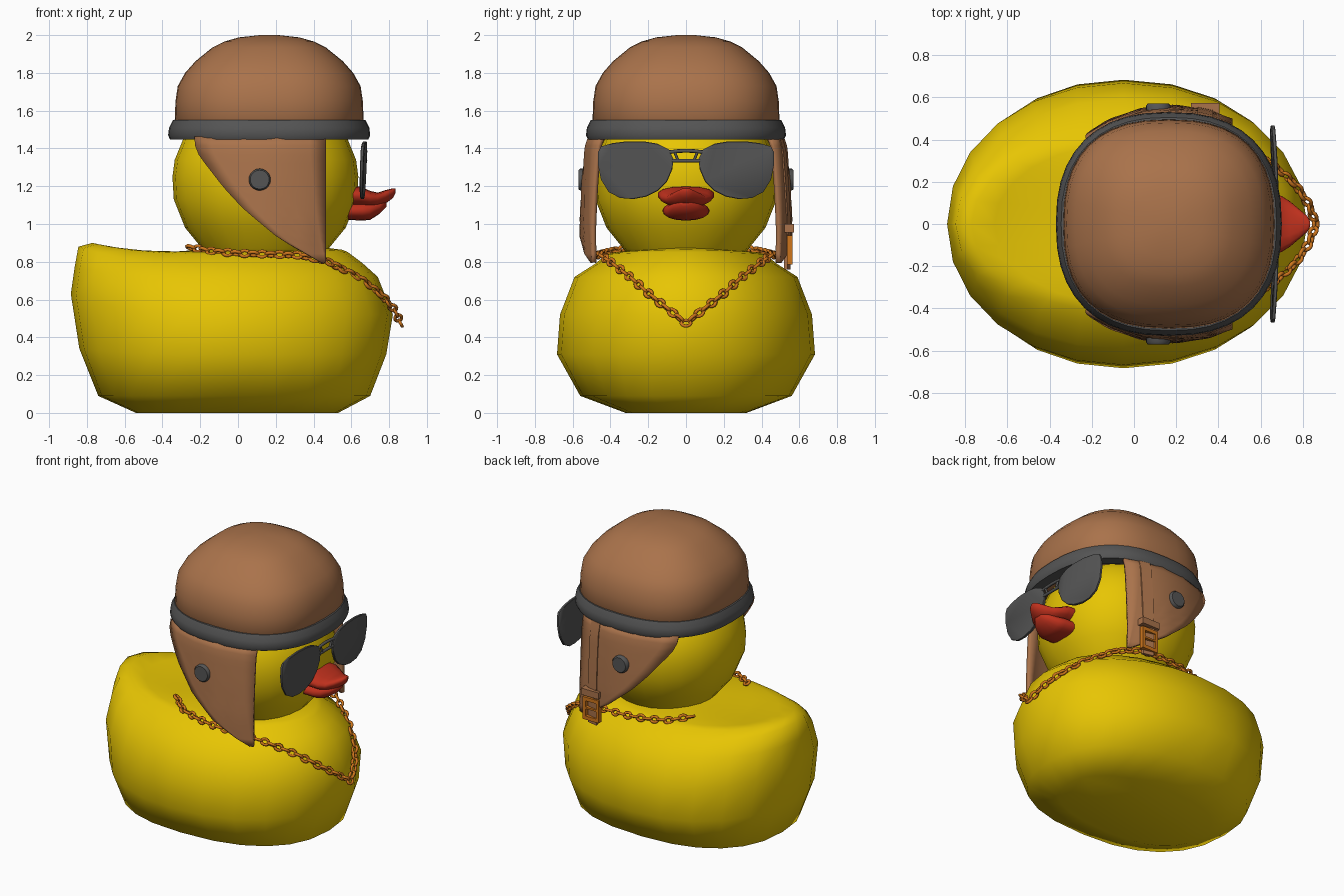
import bpy, bmesh, math
from mathutils import Vector, Matrix

if "Cube" in bpy.data.objects:
    bpy.data.objects.remove(bpy.data.objects["Cube"])

def material(name, rgb):
    m = bpy.data.materials.new(name)
    m.diffuse_color = (*rgb, 1)
    m.use_nodes = True
    m.node_tree.nodes["Principled BSDF"].inputs["Base Color"].default_value = m.diffuse_color
    return m

YELLOW = material("yellow", (0.80, 0.56, 0.001))
BROWN = material("leather brown", (0.40, 0.17, 0.07))
GREY = material("dark grey", (0.09, 0.09, 0.09))
RED = material("red", (0.52, 0.03, 0.012))
GOLD = material("orange gold", (0.62, 0.18, 0.012))

def finish(bm, name, mat, angle=60):
    bmesh.ops.recalc_face_normals(bm, faces=bm.faces)
    me = bpy.data.meshes.new(name)
    bm.to_mesh(me)
    bm.free()
    ob = bpy.data.objects.new(name, me)
    bpy.context.collection.objects.link(ob)
    me.materials.append(mat)
    bpy.ops.object.select_all(action='DESELECT')
    ob.select_set(True)
    bpy.context.view_layer.objects.active = ob
    bpy.ops.object.shade_smooth_by_angle(angle=math.radians(angle))
    return ob

def skin(bm, rings, wrap=False):
    """Join rings of points with quads; cap the ends, or wrap into a tube loop."""
    vs = [[bm.verts.new(p) for p in r] for r in rings]
    n = len(vs[0])
    for a, b in zip(vs, vs[1:] + (vs[:1] if wrap else [])):
        for i in range(n):
            j = (i + 1) % n
            bm.faces.new((a[i], a[j], b[j], b[i]))
    if not wrap:
        bm.faces.new(vs[0])
        bm.faces.new(vs[-1])

def loft(name, rings, mat, wrap=False, angle=60):
    bm = bmesh.new()
    skin(bm, rings, wrap)
    return finish(bm, name, mat, angle)

def angles(n):
    return [2 * math.pi * i / n for i in range(n)]

def unit(a, power):
    """Point on a superellipse; power 2 is a circle, higher is squarer."""
    c, s = math.cos(a), math.sin(a)
    return (math.copysign(abs(c) ** (2 / power), c), math.copysign(abs(s) ** (2 / power), s))

def interp(table, t):
    for (a, va), (b, vb) in zip(table, table[1:]):
        if min(a, b) <= t <= max(a, b):
            return va + (vb - va) * (t - a) / (b - a)
    return table[-1][1]

# body: egg-shaped rings (side z, tail z, back x, front x, half width, squareness)
body = [(0.0, 0.0, -0.54, 0.53, 0.32, 2.4), (0.09, 0.09, -0.74, 0.70, 0.56, 2.4),
        (0.31, 0.34, -0.84, 0.785, 0.683, 2.1), (0.52, 0.63, -0.885, 0.82, 0.667, 2.05),
        (0.72, 0.77, -0.865, 0.74, 0.59, 2.05), (0.79, 0.88, -0.845, 0.66, 0.48, 2),
        (0.84, 0.90, -0.77, 0.58, 0.42, 2), (0.85, 0.872, -0.66, 0.55, 0.38, 2),
        (0.855, 0.847, -0.45, 0.50, 0.33, 2), (0.87, 0.86, -0.2, 0.4, 0.2, 2)]
rings = []
for z, zt, xb, xf, w, pw in body:
    r = []
    for a in angles(24):
        c, s = unit(a, pw)
        x = -0.05 + (c * (xf + 0.05) if c > 0 else -c * (xb + 0.05))
        lift = max(0, -c) ** 3 * (zt - z) + max(0, c) ** 2 * max(0, z - 0.78) * 0.2
        r.append((x, w * s, z + lift))
    rings.append(r)
loft("body", rings, YELLOW, angle=80)

# lathe around the head axis
def lathe(name, cx, profile, mat, n, power=2.0, wrap=False, angle=60):
    rs = [[(cx + r * unit(a, power)[0], r * 0.99 * unit(a, power)[1], z) for a in angles(n)]
          for r, z in profile]
    return loft(name, rs, mat, wrap, angle)

lathe("head", 0.145, [(0.30, 0.82), (0.335, 0.87), (0.425, 0.98), (0.485, 1.13), (0.492, 1.25),
                      (0.48, 1.34), (0.435, 1.45), (0.35, 1.55), (0.2, 1.62)], YELLOW, 24, 2.1, angle=80)
lathe("helmet_dome", 0.165, [(0.47, 1.50), (0.50, 1.55), (0.496, 1.65), (0.484, 1.73), (0.445, 1.80),
                             (0.39, 1.862), (0.30, 1.935), (0.24, 1.965), (0.16, 1.988), (0.05, 2.0)],
      BROWN, 40, 2.5, angle=80)
lathe("helmet_band", 0.165, [(0.45, 1.45), (0.525, 1.447), (0.535, 1.47), (0.53, 1.51),
                             (0.51, 1.55), (0.48, 1.555)], GREY, 40, 2.4, wrap=True, angle=50)

# beak: rounded sections (x, half width, centre z, half height)
def beak(name, secs):
    rs = [[(x, w * unit(a, 2.2)[0] * (0.85 + 0.15 * math.sin(a) if name == "upper_beak" else 1),
            z + h * unit(a, 2.2)[1]) for a in angles(16)] for x, w, z, h in secs]
    loft(name, rs, RED, angle=80)

beak("upper_beak", [(0.58, 0.175, 1.145, 0.055), (0.65, 0.175, 1.143, 0.055), (0.70, 0.155, 1.13, 0.045),
                    (0.74, 0.125, 1.128, 0.038), (0.78, 0.085, 1.143, 0.036),
                    (0.82, 0.045, 1.163, 0.026), (0.834, 0.015, 1.175, 0.012)])
beak("lower_beak", [(0.58, 0.125, 1.07, 0.048), (0.66, 0.122, 1.07, 0.052), (0.70, 0.105, 1.072, 0.05),
                    (0.75, 0.075, 1.09, 0.036), (0.785, 0.03, 1.108, 0.018)])

# leather ear flaps: curved sheets with a slanting back edge
back_edge = [(1.46, -0.225), (1.42, -0.225), (1.36, -0.20), (1.2, -0.08), (1.07, 0.04),
             (0.92, 0.22), (0.83, 0.38), (0.795, 0.44)]
bulge = [(1.46, 0.505), (1.4, 0.525), (1.2, 0.54), (1.0, 0.55), (0.9, 0.55), (0.7, 0.548)]

def flap_y(x, z):
    return interp(bulge, z) - 0.7 * (x - 0.165) ** 2

for side, label in ((-1, "right"), (1, "left")):
    bm = bmesh.new()
    grid = []
    for k in range(15):
        z = 1.46 - 0.665 * k / 14
        xb = interp(back_edge, z)
        row = []
        for i in range(9):
            x = xb + (0.462 - xb) * i / 8
            y = flap_y(x, z) + 0.003 * math.sin(x * 40)
            row.append(bm.verts.new((x, side * y, z)))
        grid.append(row)
    for a, b in zip(grid, grid[1:]):
        for i in range(8):
            bm.faces.new((a[i], a[i + 1], b[i + 1], b[i]))
    ob = finish(bm, label + "_ear_flap", BROWN)
    mod = ob.modifiers.new("thickness", 'SOLIDIFY')
    mod.thickness = 0.025
    mod.offset = 0
    # round button on the flap
    rs = [[(0.115 + r * math.cos(a), side * y, 1.235 + r * math.sin(a)) for a in angles(20)]
          for r, y in ((0.058, 0.53), (0.058, 0.56), (0.05, 0.57))]
    loft(label + "_flap_button", rs, GREY, angle=50)

# chin strap, loop and buckle on the left side
def box(bm, lo, hi):
    c = (Vector(lo) + Vector(hi)) / 2
    s = Vector(hi) - Vector(lo)
    bmesh.ops.create_cube(bm, size=1, matrix=Matrix.Translation(c) @ Matrix.Diagonal((*s, 1)))

rs = []
for k in range(11):
    z = 1.45 - 0.69 * k / 10
    y0, y1 = flap_y(0.30, z), flap_y(0.375, z)
    rs.append([(0.30, y0, z), (0.30, y0 + 0.018, z), (0.375, y1 + 0.02, z), (0.375, y1, z)])
loft("strap", rs, BROWN, angle=30)
bm = bmesh.new()
box(bm, (0.27, 0.505, 0.955), (0.405, 0.572, 1.0))
finish(bm, "strap_loop", BROWN, 30)
bm = bmesh.new()
for lo, hi in (((0.275, 0.915), (0.40, 0.94)), ((0.275, 0.785), (0.40, 0.81)),
               ((0.275, 0.785), (0.297, 0.94)), ((0.378, 0.785), (0.40, 0.94)),
               ((0.275, 0.86), (0.40, 0.872))):
    box(bm, (lo[0], 0.535, lo[1]), (hi[0], 0.563, hi[1]))
finish(bm, "strap_buckle", GOLD, 30)

# sunglasses: two thin lenses and a double bridge
outline = [(0.466, 1.38), (0.45, 1.41), (0.39, 1.428), (0.31, 1.438), (0.22, 1.437), (0.15, 1.425),
           (0.09, 1.395), (0.067, 1.345), (0.072, 1.29), (0.10, 1.225), (0.15, 1.175), (0.21, 1.145),
           (0.28, 1.132), (0.35, 1.138), (0.41, 1.17), (0.45, 1.235), (0.465, 1.31)]

def glass_x(y, z):
    return 0.672 - 0.08 * y * y + (z - 1.3) * 0.04

for side, label in ((-1, "right"), (1, "left")):
    rs = []
    for off, k in ((-0.009, 0.98), (-0.006, 1), (0.006, 1), (0.009, 0.98)):
        rs.append([(glass_x(y, z) + off, side * (0.268 + (y - 0.268) * k), 1.29 + (z - 1.29) * k)
                   for y, z in outline])
    loft(label + "_lens", rs, GREY, angle=40)
bm = bmesh.new()
for z, w, drop in ((1.388, 0.09, 0.008), (1.335, 0.075, 0.0)):
    skin(bm, [[(0.675 + 0.01 * math.cos(a), y, z - drop * (y / w) ** 2 + 0.01 * math.sin(a))
               for a in angles(8)] for y in (-w, -w / 2, 0, w / 2, w)])
for s in (-1, 1):
    skin(bm, [[(0.675 + 0.008 * math.cos(a), s * (y + 0.008 * math.sin(a)), z)
               for a in angles(8)] for y, z in ((0.062, 1.385), (0.042, 1.335))])
finish(bm, "glasses_bridge", GREY)

# necklace: links strung evenly along an open path that ends behind the head
half = [(-0.25, 0.31, 0.875), (-0.14, 0.40, 0.855), (0.0, 0.44, 0.845), (0.15, 0.46, 0.84),
        (0.32, 0.455, 0.835), (0.48, 0.40, 0.80), (0.65, 0.285, 0.71), (0.765, 0.185, 0.62),
        (0.83, 0.09, 0.545), (0.86, 0, 0.475)]
path = [Vector(p) for p in half] + [Vector((x, -y, z)) for x, y, z in half[-2::-1]]
dist = [0.0]
for a, b in zip(path, path[1:]):
    dist.append(dist[-1] + (b - a).length)

def at(d):
    d = min(max(d, 0), dist[-1])
    for i in range(len(path) - 1):
        if d <= dist[i + 1]:
            return path[i].lerp(path[i + 1], (d - dist[i]) / (dist[i + 1] - dist[i]))
    return path[-1]

bm = bmesh.new()
count = 63
for k in range(count):
    d = k * dist[-1] / (count - 1)
    c = at(d)
    t = (at(d + 0.01) - at(d - 0.01)).normalized()
    u = t.cross(Vector((0, 0, 1))).normalized()
    v = t.cross(u)
    roll = math.radians(30 + 90 * (k % 2))
    side = u * math.cos(roll) + v * math.sin(roll)
    up = t.cross(side)
    rs = []
    for a in angles(12):
        mid = c + t * 0.025 * math.cos(a) + side * 0.018 * math.sin(a)
        out = (t * math.cos(a) + side * math.sin(a)).normalized()
        rs.append([mid + 0.0095 * (out * math.cos(b) + up * math.sin(b)) for b in angles(6)])
    skin(bm, rs, wrap=True)
finish(bm, "chain_necklace", GOLD, 80)
